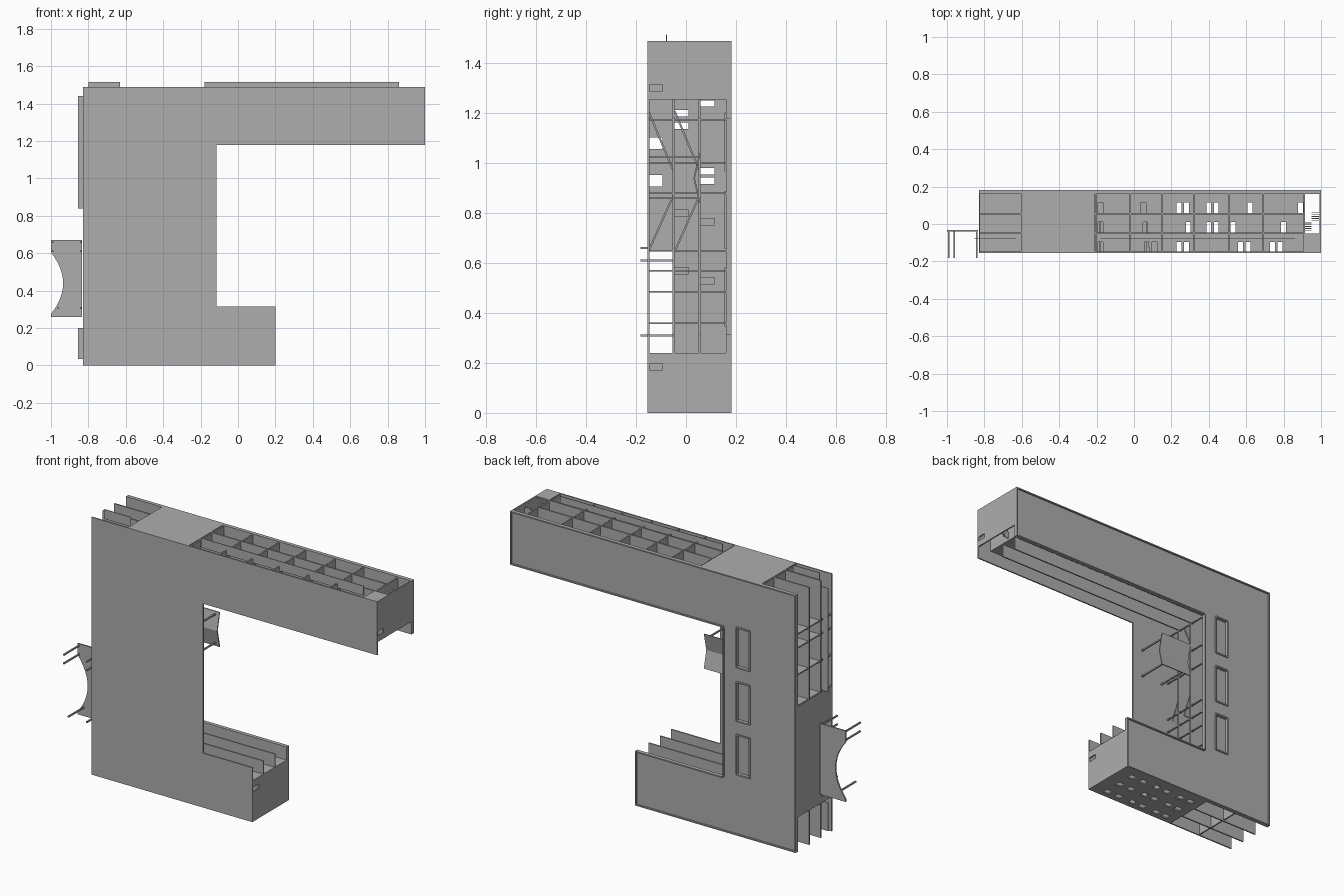
import bpy, bmesh, math
from mathutils import Vector

cube = bpy.data.objects.get("Cube")
if cube:
    bpy.data.objects.remove(cube, do_unlink=True)

grey = bpy.data.materials.new("plain grey")
grey.use_nodes = True
colour = (0.42, 0.42, 0.42, 1)
grey.diffuse_color = colour
grey.node_tree.nodes["Principled BSDF"].inputs["Base Color"].default_value = colour

T = 0.008                                   # wall and slab thickness
FLOORS = [-0.155, -0.05, 0.055, 0.16]       # storeys stack along y


def finish(name, bm):
    bmesh.ops.recalc_face_normals(bm, faces=bm.faces)
    mesh = bpy.data.meshes.new(name)
    bm.to_mesh(mesh)
    bm.free()
    mesh.materials.append(grey)
    obj = bpy.data.objects.new(name, mesh)
    bpy.context.collection.objects.link(obj)
    return obj


def add_box(bm, x, y, z):
    """Box from (low, high) pairs."""
    made = bmesh.ops.create_cube(bm, size=1)["verts"]
    for v in made:
        v.co = Vector([(a + b) / 2 + c * (b - a) for (a, b), c in zip((x, y, z), v.co)])


def boxes(name, items):
    bm = bmesh.new()
    for item in items:
        add_box(bm, *item)
    return finish(name, bm)


def prism(name, outline, y0, y1):
    """Outline in x and z, extruded along y."""
    bm = bmesh.new()
    face = bm.faces.new([bm.verts.new((x, y0, z)) for x, z in outline])
    out = bmesh.ops.extrude_face_region(bm, geom=[face])["geom"]
    for v in out:
        if isinstance(v, bmesh.types.BMVert):
            v.co.y = y1
    return finish(name, bm)


def wall(name, axis, pos, a, b, doors, height=0.06, sill=0.0, skip=None):
    """Wall through all storeys, with door gaps; skip leaves the ground storey open there."""
    items = []

    def piece(s, e, y0, y1):
        if e - s > 0.001:
            run, flat = (s, e), (pos, pos + T)
            items.append((run, (y0, y1), flat) if axis == "x" else (flat, (y0, y1), run))

    for level in range(3):
        y0, y1 = FLOORS[level], FLOORS[level + 1]
        spans = [(a, b)]
        if skip and level == 0:
            spans = [(a, skip[0]), (skip[1], b)]
        for s, e in spans:
            piece(s, e, y0 + sill + height, y1)
            piece(s, e, y0, y0 + sill)
            start = s
            for d0, d1 in sorted(doors[level]):
                if d0 >= s and d1 <= e:
                    piece(start, d0, y0 + sill, y0 + sill + height)
                    start = d1
            piece(start, e, y0 + sill, y0 + sill + height)
    return boxes(name, items)


def around(centres, width=0.026):
    return [(c - width / 2, c + width / 2) for c in centres]


def c_shape(inner, end=1.0):
    return [(-0.83, 0), (0.2, 0), (0.2, 0.315), (inner, 0.315),
            (inner, 1.18), (end, 1.18), (end, 1.49), (-0.83, 1.49)]


# Floor slabs and roof
prism("ground_floor", c_shape(-0.115), -0.155, -0.147)
for i, y in enumerate(FLOORS[1:3]):
    prism(f"floor_{i + 2}", c_shape(-0.36, 0.91), y - T / 2, y + T / 2)
roof = prism("roof", c_shape(-0.36), 0.16, 0.173)

# Skylights: openings with raised frames and recessed panes
SKY = [(0.35, 0.58), (0.66, 0.885), (0.97, 1.2)]
SX = (-0.53, -0.445)
cutter = boxes("skylight_cutter", [(SX, (0.1, 0.25), z) for z in SKY])
cutter.hide_render = True
cutter.hide_viewport = True
cut = roof.modifiers.new("skylights", "BOOLEAN")
cut.object = cutter
cut.solver = "EXACT"
frames, panes = [], []
for z0, z1 in SKY:
    for x in SX:
        frames.append(((x - 0.004, x + 0.004), (0.155, 0.179), (z0, z1)))
    for z in (z0, z1):
        frames.append((SX, (0.155, 0.179), (z - 0.004, z + 0.004)))
    panes.append((SX, (0.156, 0.16), (z0, z1)))
boxes("skylight_frames", frames)
boxes("skylight_panes", panes)

# Parapet along the roof edge
R, RY = 0.007, (0.173, 0.182)
boxes("parapet", [
    ((-0.83, 1), RY, (1.49 - R, 1.49)), ((-0.36, 1), RY, (1.18, 1.18 + R)),
    ((1 - R, 1), RY, (1.18, 1.49)), ((-0.83, -0.83 + R), RY, (0, 1.49)),
    ((-0.36 - R, -0.36), RY, (0.315, 1.18)), ((-0.36, 0.2), RY, (0.315 - R, 0.315)),
    ((0.2 - R, 0.2), RY, (0, 0.315)), ((-0.83, 0.2), RY, (0, R))])

# Corridor walls with doorways
wall("upper_corridor_wall", "x", 1.255, -0.6, 0.91, [
    around([-0.18, 0.07, 0.11, 0.24, 0.28, 0.57, 0.61, 0.74, 0.78]),
    around([-0.18, 0.06, 0.29, 0.4, 0.44, 0.53, 0.8]),
    around([-0.18, 0.05, 0.24, 0.28, 0.4, 0.44, 0.62, 0.89])])
wall("stem_corridor_wall", "z", -0.604, 0.235, 1.255, [
    around([0.93, 1.08], 0.045),
    around([0.57, 0.8, 1.15, 1.2]),
    around([0.53, 0.765, 0.93, 0.967, 1.24])], skip=(0.235, 0.65))
lower_doors = around([-0.5, -0.32, -0.1, 0.08])
wall("lower_corridor_wall", "x", 0.231, -0.6, 0.2, [lower_doors] * 3)

# End walls of the two arms
wall("upper_end_wall", "z", 1 - T, 1.255, 1.49, [around([1.302]), [], []])
wall("lower_end_wall", "z", 0.2 - T, 0, 0.235, [around([0.185]), [], []])

# Solid facade panels
FULL = (-0.155, 0.16)
boxes("top_panel", [((-0.6, -0.21), FULL, (1.49 - T, 1.49)),
                    ((0.91, 1), (-0.155, -0.05), (1.49 - T, 1.49))])
SIDE = (-0.83, -0.83 + T)
boxes("entrance_panel", [(SIDE, (-0.05, 0.16), (0.2, 0.84)),
                         (SIDE, (-0.155, -0.05), (0.2, 0.235)),
                         (SIDE, (-0.155, -0.05), (0.65, 0.84))])
windows = around([-0.32, -0.25, -0.15, -0.08, 0.02, 0.1], 0.04)
wall("bottom_window_wall", "x", 0, -0.39, 0.2, [windows] * 3, height=0.035, sill=0.03)

# Partition walls between rooms
parts = [((x - T / 2, x + T / 2), FULL, (1.255, 1.485))
         for x in (-0.6, -0.205, -0.02, 0.15, 0.32, 0.51, 0.69, 0.91)]
parts += [((-0.825, -0.6), FULL, (z - T / 2, z + T / 2)) for z in (0.2, 0.84, 1.02, 1.175, 1.255)]
parts += [((x - T / 2, x + T / 2), FULL, (0.005, 0.235)) for x in (-0.6, -0.39, -0.1)]
boxes("partition_walls", parts)

# Projecting sunshades
SH = (-0.081, -0.077)
boxes("sunshades", [((-0.8, -0.63), SH, (1.46, 1.515)), ((-0.18, 0.86), SH, (1.46, 1.515)),
                    ((-0.855, -0.8), SH, (0.84, 1.44)), ((-0.855, -0.8), SH, (0.035, 0.2))])

# Slim columns along the inner side of the stem
boxes("inner_columns", [((-0.37, -0.362), FULL, (z - 0.003, z + 0.003))
                        for z in (0.36, 0.485, 0.57, 0.65, 0.88, 1.0, 1.175)])

# Entrance canopy with a concave outer edge, on posts
arc = []
for i in range(13):
    t = i / 12 * 2 - 1
    arc.append((-0.935 - 0.065 * t * t, 0.44 + 0.165 * t))
prism("entrance_canopy", [(-0.835, 0.26), (-1, 0.26)] + arc + [(-1, 0.67), (-0.835, 0.67)],
      -0.04, -0.031)
boxes("canopy_posts", [((x - 0.004, x + 0.004), (-0.182, -0.035), (z - 0.004, z + 0.004))
                       for x, z in ((-0.99, 0.66), (-0.842, 0.66), (-0.99, 0.61),
                                    (-0.842, 0.61), (-0.96, 0.31), (-0.842, 0.31))])


def sloped(name, x, start, end, thick=0.008):
    """Thin sloping sheet between two (y, z) points."""
    bm = bmesh.new()
    ring = [(start[0], start[1]), (end[0], end[1]),
            (end[0] + thick, end[1]), (start[0] + thick, start[1])]
    face = bm.faces.new([bm.verts.new((x[0], y, z)) for y, z in ring])
    out = bmesh.ops.extrude_face_region(bm, geom=[face])["geom"]
    for v in out:
        if isinstance(v, bmesh.types.BMVert):
            v.co.x = x[1]
    return finish(name, bm)


# Folded terrace roof on posts
for i, z in enumerate((0.84, 1.04)):
    sloped(f"terrace_roof_{i + 1}", (-0.36, -0.155), (0.052, z), (0.03, 0.94), 0.006)
boxes("terrace_posts", [((x - 0.004, x + 0.004), (-0.15, 0.05), (z - 0.004, z + 0.004))
                        for x in (-0.32, -0.18) for z in (0.86, 1.025)])

# Stair flights in the hall
for i, y in enumerate(FLOORS[:2]):
    sloped(f"stair_upper_{i + 1}", (-0.56, -0.4), (y, 1.21), (y + 0.1, 0.97))
    sloped(f"stair_lower_{i + 1}", (-0.56, -0.4), (y, 0.645), (y + 0.1, 0.87))

# Steps in the end stairwell
boxes("end_stair", [((0.95, 0.99), (0.018 + i * 0.01, 0.022 + i * 0.01),
                     (1.27 + i * 0.04, 1.31 + i * 0.04)) for i in range(5)]
      + [((0.91, 0.95), (-0.036 + i * 0.01, -0.032 + i * 0.01),
          (1.43 - i * 0.04, 1.47 - i * 0.04)) for i in range(5)])
